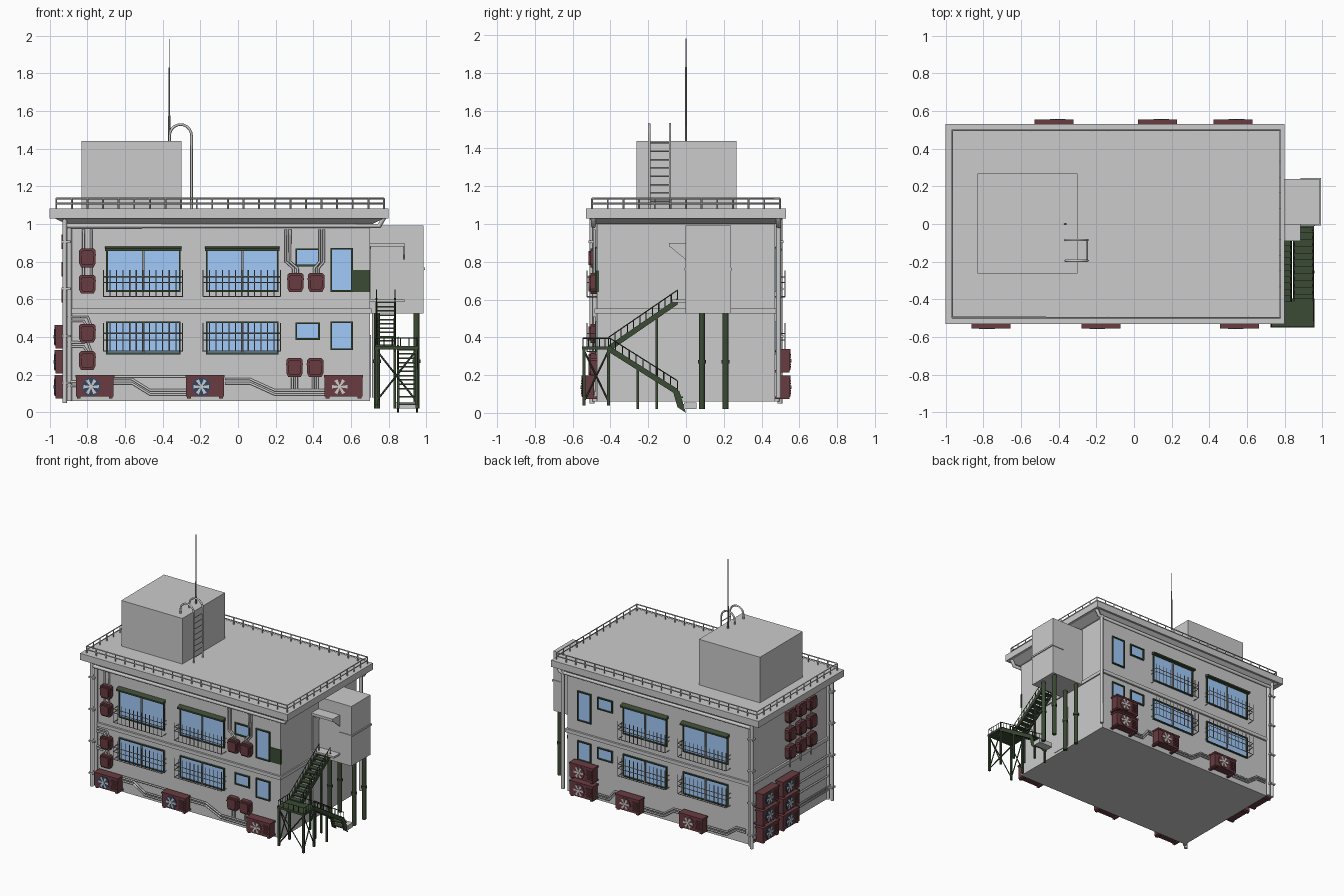
import bpy, bmesh, math
from mathutils import Matrix, Vector

if "Cube" in bpy.data.objects:
    bpy.data.objects.remove(bpy.data.objects["Cube"])

I = Matrix.Identity(4)
COL = {"glass": (.36, .6, .95, 1), "maroon": (.14, .045, .052, 1), "green": (.045, .07, .035, 1),
       "blue": (.03, .06, .13, 1), "steel": (.3, .3, .3, 1)}
MATS = {}
for k, c in COL.items():
    MATS[k] = bpy.data.materials.new(k)
    MATS[k].diffuse_color = c
solids, tubes = {}, {}


def bm_for(name, mat):
    return solids.setdefault(name, (bmesh.new(), mat))[0]


def box(name, x0, x1, y0, y1, z0, z1, mat=None, m=I):
    lo = Vector((min(x0, x1), min(y0, y1), z0))
    hi = Vector((max(x0, x1), max(y0, y1), z1))
    t = m @ Matrix.Translation((lo + hi) / 2) @ Matrix.Diagonal((*(hi - lo), 1))
    bmesh.ops.create_cube(bm_for(name, mat), size=1, matrix=t)


def disc(name, u, v, z, r, d, mat, m=I, n=20):
    t = m @ Matrix.Translation((u, v, z)) @ Matrix.Rotation(math.pi / 2, 4, 'X')
    bmesh.ops.create_cone(bm_for(name, mat), cap_ends=True, segments=n, radius1=r, radius2=r, depth=d, matrix=t)


def post(name, x, y, z0, z1, r, mat=None, r2=None, n=12):
    bmesh.ops.create_cone(bm_for(name, mat), cap_ends=True, segments=n, radius1=r, radius2=r2 or r,
                          depth=z1 - z0, matrix=Matrix.Translation((x, y, (z0 + z1) / 2)))


def prism(name, pts, d, mat=None, m=I):
    """Extrude a closed outline of 3D points along d."""
    bm = bm_for(name, mat)
    f = bm.faces.new([bm.verts.new(m @ Vector(p)) for p in pts])
    e = bmesh.ops.extrude_face_region(bm, geom=[f], use_keep_orig=True)
    vs = [v for v in e["geom"] if isinstance(v, bmesh.types.BMVert)]
    bmesh.ops.translate(bm, verts=vs, vec=m.to_3x3() @ Vector(d))


def tube(name, pts, r, mat=None, m=I, res=0):
    tubes.setdefault(name, (r, mat, res, []))[3].append([m @ Vector(p) for p in pts])


def span(a, b, n):
    return [a + (b - a) * i / n for i in range(n + 1)]


# main body, floor band, tapered eave and roof slab
box("main_walls", -.89, .70, -.47, .47, .06, 1.01)
box("floor_band", -.905, .71, -.485, .485, .525, .552)
bm = bm_for("roof_eave", None)
rings = [[bm.verts.new(p) for p in ((a, -c, z), (b, -c, z), (b, c, z), (a, c, z))]
         for a, b, c, z in ((-.91, .715, .48, 1.0), (-.985, .785, .52, 1.035))]
for i in range(4):
    bm.faces.new((rings[0][i], rings[0][(i + 1) % 4], rings[1][(i + 1) % 4], rings[1][i]))
bm.faces.new(rings[0][::-1])
bm.faces.new(rings[1])
box("roof_slab", -1, .80, -.53, .53, 1.03, 1.082)
box("rooftop_block", -.83, -.30, -.262, .268, 1.08, 1.44)

# roof railing
for y in (-.497, .497):
    for x in span(-.965, .775, 21):
        tube("roof_rail", [(x, y, 1.08), (x, y, 1.135)], .005)
for x in (-.965, .775):
    for y in span(-.497, .497, 12):
        tube("roof_rail", [(x, y, 1.08), (x, y, 1.135)], .005)
for z in (1.108, 1.135):
    tube("roof_rail", [(-.965, -.497, z), (.775, -.497, z), (.775, .497, z), (-.965, .497, z), (-.965, -.497, z)], .004)

# antenna and hooped ladder
post("antenna", -.365, 0, 1.44, 1.83, .006, "steel", .004, 8)
post("antenna", -.365, 0, 1.82, 1.982, .0025, "steel", None, 6)
for y in (-.195, -.085):
    arch = [(-.305 + .058 * math.cos(a), y, 1.47 + .058 * math.sin(a)) for a in span(0, math.pi, 10)]
    tube("roof_ladder", [(-.247, y, 1.08)] + arch + [(-.363, y, 1.44)], .007, None, I, 1)
for z in span(1.12, 1.43, 7):
    tube("ladder_rungs", [(-.247, -.195, z), (-.247, -.085, z)], .004)


# windows with frames, hoods and bar cages, front and back
def window(s, x0, x1, z0, z1, panes=1, hood=False):
    y = s * .47
    f = .009
    box("window_glass", x0, x1, y, y + s * .004, z0, z1, "glass")
    for a, b in ((x0, x0 + f), (x1 - f, x1)):
        box("window_frames", a, b, y, y + s * .012, z0, z1, "green")
    for a, b in ((z0, z0 + f), (z1 - f, z1)):
        box("window_frames", x0, x1, y, y + s * .012, a, b, "green")
    if panes == 2:
        c = (x0 + x1) / 2
        box("window_mullions", c - .006, c + .006, y, y + s * .012, z0, z1, "steel")
    if hood:
        prism("window_hoods", [(x0 - .006, y, z1 + .008), (x0 - .006, y + s * .035, z1 - .004),
                               (x0 - .006, y + s * .035, z1 - .016), (x0 - .006, y, z1 - .016)], (x1 - x0 + .012, 0, 0), "green")


def cage(s, x0, x1, z0, z1, rails):
    y, yo = s * .47, s * .525
    for x in span(x0, x1, 12):
        tube("window_bars", [(x, yo, z0), (x, yo, z1)], .003, "steel")
    for z in rails:
        tube("window_bars", [(x0, y, z), (x0, yo, z), (x1, yo, z), (x1, y, z)], .003, "steel")


for s in (-1, 1):
    for x0, x1 in ((-.70, -.305), (-.17, .215)):
        window(s, x0, x1, .64, .873, 2, True)
        window(s, x0, x1, .308, .483, 2)
        cage(s, x0 - .015, x1 + .01, .615, .755, (.615, .69, .72))
        cage(s, x0 - .015, x1 + .01, .325, .475, (.325, .385, .42))
    window(s, .305, .435, .775, .87)
    window(s, .49, .61, .64, .873)
    window(s, .305, .435, .385, .477)
    window(s, .49, .61, .33, .483)
    # gutters
    tube("gutters", [(-.915, s * .49, .99), (.75, s * .49, .99), (.775, s * .49, 1.035)], .013, None, I, 2)
    tube("gutters", [(-.92, s * .497, .05), (-.92, s * .497, 1.03)], .013, None, I, 2)
    tube("gutters", [(-.895, s * .482, .06), (-.895, s * .482, 1.0)], .008, None, I, 2)
    for z in (.15, .4, .65, .9):
        box("pipe_clamps", -.937, -.89, s * .47, s * .515, z, z + .012)
tube("gutters", [(.725, .49, .08), (.725, .49, 1.0)], .013, None, I, 2)
box("green_panel", .61, .702, -.475, -.46, .64, .755, "green")


# large fan units and small wall units; local -y points away from the wall
def fan_unit(m, blue=True):
    box("fan_unit_bodies", -.1, .1, -.08, -.018, .004, .108, "maroon", m)
    box("fan_unit_bodies", -.104, .104, -.084, -.015, .104, .117, "maroon", m)
    for u in (-.085, .085):
        box("fan_unit_bodies", u - .01, u + .01, -.078, 0, -.006, .006, "maroon", m)
    for i in range(6):
        box("fan_unit_bodies", .045, .092, -.085, -.08, .02 + i * .013, .027 + i * .013, "maroon", m)
    disc("fan_grilles" if blue else "fan_rims", -.02, -.081, .056, .048, .006, "blue" if blue else "maroon", m)
    for k in range(6):
        t = m @ Matrix.Translation((-.02, -.085, .056)) @ Matrix.Rotation(k * math.pi / 3, 4, 'Y')
        prism("fan_blades", [(.006, 0, -.004), (.04, 0, -.009), (.042, 0, .009), (.006, 0, .004)], (0, -.002, 0), None, t)
    disc("fan_blades", -.02, -.086, .056, .01, .005, None, m, 10)


def wall_unit(m):
    def outline(w, h, c, v):
        return [(-w + c, v, -h), (w - c, v, -h), (w, v, -h + 2 * c), (w, v, h - c),
                (w - c, v, h), (-w + c, v, h), (-w, v, h - c), (-w, v, -h + 2 * c)]
    prism("wall_units", outline(.043, .05, .01, 0), (0, -.035, 0), "maroon", m)
    prism("wall_units", outline(.034, .038, .008, -.035), (0, -.012, 0), "maroon", m)
    box("wall_units", -.045, .045, -.04, 0, .014, .022, "maroon", m)


def at(x, y, z, deg=0):
    return Matrix.Translation((x, y, z)) @ Matrix.Rotation(math.radians(deg), 4, 'Z')


for x in (-.76, -.175, .56):
    fan_unit(at(x, -.47, .08), x < .5)
for x, z in ((-.425, .08), (.125, .08), (.525, .08), (.525, .22)):
    fan_unit(at(x, .47, z, 180), False)
for y in (.33, .08):
    for z in (.08, .213, .346):
        fan_unit(at(-.89, y, z, -90))
for x, z in ((-.8, .82), (-.8, .68), (-.8, .42), (-.8, .275), (.305, .69), (.415, .69), (.3, .238), (.41, .238)):
    wall_unit(at(x, -.47, z))
for y in (0, -.13, -.26):
    for z in (.62, .76, .905):
        wall_unit(at(-.89, y, z, -90))
    tube("service_pipes", [(-.905, y, .5), (-.905, y, .97)], .007, None, I, 1)

# service pipes along the walls
for o in (0, .022):
    for s, xs in ((-1, ((-.66, -.275), (-.07, .46))), (1, ((-.86, -.53), (-.32, .02), (.23, .42)))):
        for a, b in xs:
            w = b - a
            tube("service_pipes", [(a, s * .488, .155 + o), (a + w * .25, s * .488, .155 + o),
                                   (a + w * .5, s * .488, .095 + o), (b, s * .488, .095 + o)], .007, None, I, 1)
    tube("service_pipes", [(-.86, -.488, .14 + o), (-.905, -.488, .14 + o), (-.905, .3, .14 + o)], .007, None, I, 1)
    for x, d in ((.305, -.04), (.415, .03)):
        p = x - .011 + o
        tube("service_pipes", [(p, -.485, .735), (p, -.485, .765), (p + d, -.485, .8), (p + d, -.485, .97)], .007, None, I, 1)
    for x in (.3, .41):
        tube("service_pipes", [(x - .011 + o, -.485, .2), (x - .011 + o, -.485, .11)], .007, None, I, 1)
    for s in (-.02, .02):
        tube("service_pipes", [(-.8 + s, -.485, .65), (-.8 + s, -.485, .97)], .007, None, I, 1)
    for z in (.35, .485):
        tube("service_pipes", [(-.905, -.485, z + o), (-.82 + o, -.485, z + o), (-.8 + o, -.485, z - .03)], .007, None, I, 1)
tube("service_pipes", [(-.66, -.488, .19), (-.27, -.488, .19)], .006, None, I, 1)
for z in (.25, .33, .41):
    tube("service_pipes", [(-.905, -.47, z), (-.905, 0, z)], .007, None, I, 1)

# raised side room on pillars, band, canopy and doors
box("side_room", .69, .985, -.002, .238, .525, .993)
box("side_room_band", .885, .992, -.008, .244, .755, .768)
for x in (.738, .948):
    for y in (.085, .21):
        post("room_pillars", x, y, .02, .53, .016, "green")
        post("room_pillars", x, y, .262, .28, .021, "green")
box("door_canopy", .70, .885, -.09, 0, .88, .9)
for x in (.70, .878):
    prism("door_canopy", [(x, -.085, .88), (x, 0, .88), (x, 0, .81)], (.007, 0, 0))
box("side_doors", .70, .705, -.08, .07, .08, .41)
box("side_doors", .70, .705, -.08, 0, .6, .87)
box("stair_top_platform", .70, .885, -.075, 0, .585, .6)
box("entry_step", .84, .96, -.01, .055, .02, .055)


# outdoor stairs: two flights, landing, legs, bracing and rails
def flight(x0, x1, ya, za, yb, zb, n):
    for x in (x0, x1 - .01):
        prism("stair_stringers", [(x, ya, za + .012), (x, yb, zb + .012), (x, yb, zb - .022), (x, ya, za - .022)],
              (.01, 0, 0), "green")
        tube("stair_rails", [(x + .005, ya, za + .055), (x + .005, yb, zb + .055)], .003, "green")
        for i in range(n + 1):
            y, z = ya + (yb - ya) * i / n, za + (zb - za) * i / n
            tube("stair_rails", [(x + .005, y, z), (x + .005, y, z + .055)], .003, "green")
    for i in range(n):
        y, z = ya + (yb - ya) * (i + .5) / n, za + (zb - za) * (i + .5) / n
        box("stair_treads", x0, x1, y - .02, y + .02, z - .004, z + .004, "green")


flight(.73, .838, -.41, .345, -.045, .595, 11)
flight(.845, .955, -.41, .345, -.045, .115, 10)
for x in (.845, .945):
    prism("stair_foot", [(x, -.075, .135), (x, -.035, .115), (x, 0, 0), (x, -.045, .03)], (.01, 0, 0), "green")
for y, z in ((-.035, .08), (-.025, .04)):
    box("stair_treads", .845, .955, y - .02, y + .02, z, z + .008, "green")
box("stair_landing", .725, .957, -.55, -.395, .335, .352, "green")
for x in (.735, .947):
    for y in (-.54, -.41):
        box("landing_legs", x - .007, x + .007, y - .007, y + .007, .04, .34, "green")
    for a, b in ((.06, .33), (.33, .06)):
        tube("landing_braces", [(x, -.54, a), (x, -.41, b)], .005, "green")
for a, b in ((.06, .33), (.33, .06)):
    tube("landing_braces", [(.735, -.54, a), (.947, -.54, b)], .005, "green")
edge = [(.73, -.40), (.73, -.545), (.952, -.545), (.952, -.40)]
tube("stair_rails", [(x, y, .395) for x, y in edge], .003, "green")
for (xa, ya), (xb, yb) in zip(edge, edge[1:]):
    for t in span(0, 1, 5):
        x, y = xa + (xb - xa) * t, ya + (yb - ya) * t
        tube("stair_rails", [(x, y, .35), (x, y, .395)], .003, "green")
for x, y, z in ((.736, -.155, .5), (.832, -.155, .5), (.85, -.255, .23), (.95, -.255, .23)):
    box("stair_posts", x - .007, x + .007, y - .007, y + .007, .02, z, "green")


# turn the gathered geometry into objects
def finish(name, me, mat):
    ob = bpy.data.objects.new(name, me)
    bpy.context.collection.objects.link(ob)
    if mat:
        me.materials.clear()
        me.materials.append(MATS[mat])


for name, (bm, mat) in solids.items():
    bmesh.ops.recalc_face_normals(bm, faces=bm.faces[:])
    me = bpy.data.meshes.new(name)
    bm.to_mesh(me)
    bm.free()
    finish(name, me, mat)
for name, (r, mat, res, paths) in tubes.items():
    cu = bpy.data.curves.new(name, 'CURVE')
    cu.dimensions, cu.bevel_depth, cu.bevel_resolution, cu.use_fill_caps = '3D', r, res, True
    for p in paths:
        sp = cu.splines.new('POLY')
        sp.points.add(len(p) - 1)
        for q, v in zip(sp.points, p):
            q.co = (*v, 1)
    tmp = bpy.data.objects.new("tmp", cu)
    bpy.context.collection.objects.link(tmp)
    me = bpy.data.meshes.new_from_object(tmp.evaluated_get(bpy.context.evaluated_depsgraph_get()))
    bpy.data.objects.remove(tmp)
    finish(name, me, mat)

for m in bpy.data.materials:
    if m.users and not m.is_grease_pencil:
        m.use_nodes = True
        m.node_tree.nodes["Principled BSDF"].inputs["Base Color"].default_value = m.diffuse_color
